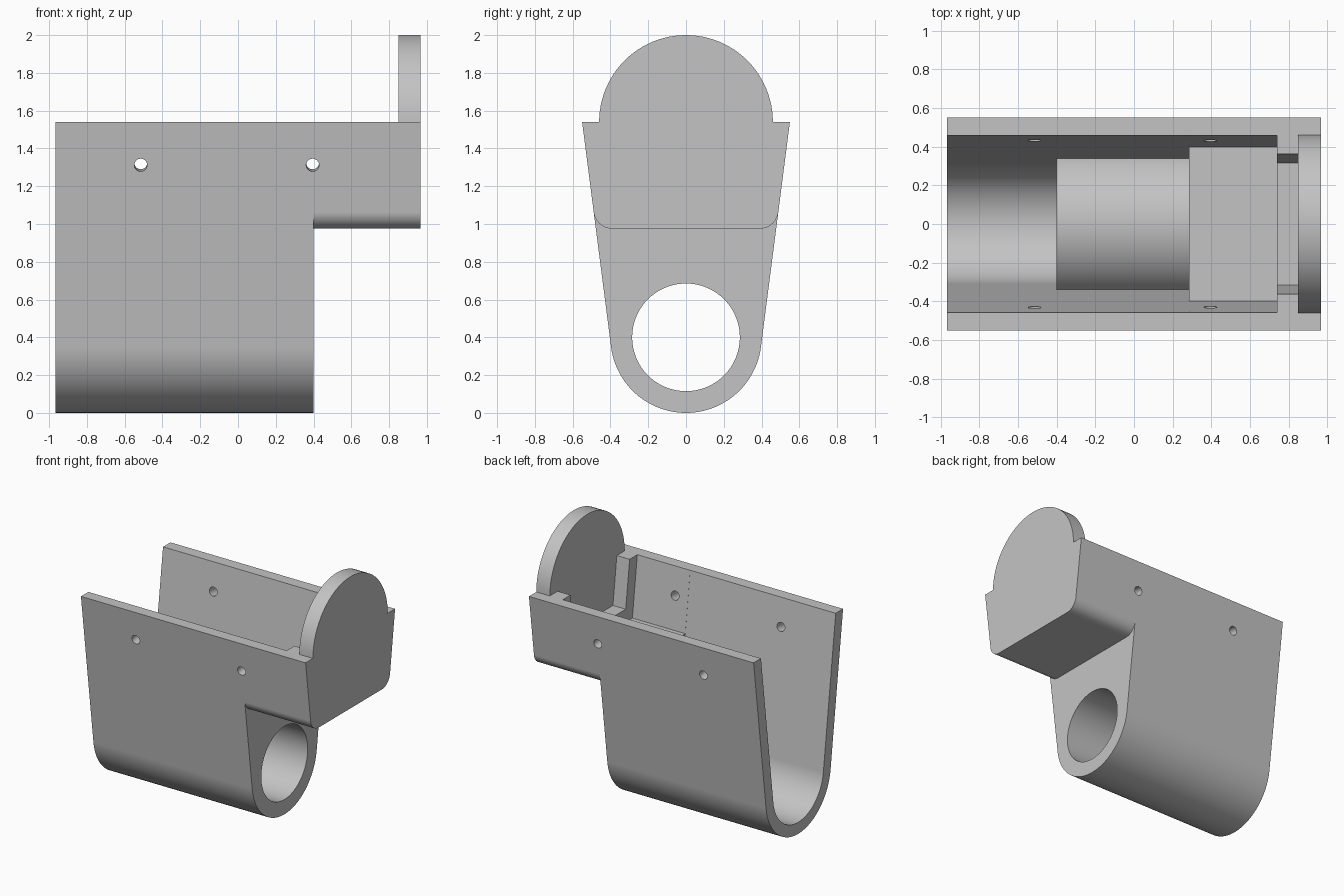
import bpy, bmesh, math
from mathutils import Vector

old = bpy.data.objects.get("Cube")
if old:
    bpy.data.objects.remove(old, do_unlink=True)

# Main dimensions
END = 0.967            # half length
RIM = 1.54             # height of the wall tops
AXIS = 0.4             # height of the bore centre
TILT = math.radians(7.33)
WALL = 0.09

grey = bpy.data.materials.new("light_grey")
grey.use_nodes = True
grey.diffuse_color = (0.55, 0.55, 0.55, 1)
grey.node_tree.nodes["Principled BSDF"].inputs["Base Color"].default_value = grey.diffuse_color


def half(z, inset=0.0):
    """Half width of the tapered body at height z, moved in by a wall thickness."""
    return 0.55 - (RIM - z) * math.tan(TILT) - inset / math.cos(TILT)


def arc(cy, cz, r, start, stop, steps=48):
    return [(cy + r * math.cos(start + (stop - start) * i / steps),
             cz + r * math.sin(start + (stop - start) * i / steps)) for i in range(steps + 1)]


def prism(name, outline, x0, x1):
    """Extrude a (y, z) outline along x."""
    bm = bmesh.new()
    face = bm.faces.new([bm.verts.new((x0, y, z)) for y, z in outline])
    ext = bmesh.ops.extrude_face_region(bm, geom=[face])
    moved = [v for v in ext["geom"] if isinstance(v, bmesh.types.BMVert)]
    bmesh.ops.translate(bm, verts=moved, vec=(x1 - x0, 0, 0))
    bmesh.ops.recalc_face_normals(bm, faces=bm.faces)
    mesh = bpy.data.meshes.new(name)
    bm.to_mesh(mesh)
    bm.free()
    obj = bpy.data.objects.new(name, mesh)
    bpy.context.collection.objects.link(obj)
    mesh.materials.append(grey)
    return obj


def combine(target, tool, operation="DIFFERENCE"):
    mod = target.modifiers.new("combine", "BOOLEAN")
    mod.operation, mod.solver, mod.object = operation, "EXACT", tool
    bpy.context.view_layer.objects.active = target
    bpy.ops.object.modifier_apply(modifier=mod.name)
    bpy.data.objects.remove(tool, do_unlink=True)


def trough(floor, inset, top=1.7):
    """Tapered opening with a flat floor."""
    a, b = half(floor, inset), half(top, inset)
    return [(-a, floor), (a, floor), (b, top), (-b, top)]


# Tapered body with the round end plate outline on top
under = arc(0, AXIS, AXIS, math.pi + TILT, 2 * math.pi - TILT)
body = prism("holder_body", under + [(half(RIM), RIM)] + arc(0, RIM, 0.46, 0, math.pi)
             + [(-half(RIM), RIM)], -END, END)

# Open cradle, with the bore tube filled back in along its bottom
inner = arc(0, AXIS, AXIS - WALL, math.pi + TILT, 2 * math.pi - TILT)
w = half(1.7, WALL)
combine(body, prism("cradle_cut", inner + [(w, 1.7), (-w, 1.7)], -1.1, 0.285))
lift = math.radians(26)
tube = arc(0, AXIS, AXIS, lift, math.pi - lift) + arc(0, AXIS, 0.35, math.pi, 2 * math.pi)
combine(body, prism("tube_fill", tube, -0.4, 0.34), "UNION")

# Shelf and narrower slot in front of the end plate
combine(body, prism("shelf_cut", trough(1.07, WALL + 0.001), 0.2, 0.74))
combine(body, prism("slot_cut", trough(1.17, 2 * WALL + 0.005), 0.65, 0.85))

# Only the end plate rises above the rim
combine(body, prism("rim_cut", [(-1, RIM), (1, RIM), (1, 3), (-1, 3)], -1.2, 0.85))

# Overhanging arm with rounded lower edges
r, base = 0.1, 0.975
cz = base + r
tz = cz - r * math.sin(TILT)
cy = half(tz) - r * math.cos(TILT)
corner = arc(cy, cz, r, -TILT, -math.pi / 2, 16)
outline = [(-1, -0.2), (1, -0.2), (1, tz)] + corner
outline += [(-y, z) for y, z in reversed(corner)] + [(-1, tz)]
combine(body, prism("arm_cut", outline, 0.4, 1.2))

# Through bore
combine(body, prism("bore_cut", arc(0, AXIS, 0.285, 0, 2 * math.pi, 96)[:-1], -0.5, 0.6))

# Screw holes square to the sloping walls
for x in (-0.515, 0.395):
    for side in (-1, 1):
        hole = prism("screw_hole_cut", arc(0, 0, 0.034, 0, 2 * math.pi, 32)[:-1], -0.15, 0.15)
        normal = Vector((0, side * math.cos(TILT), -math.sin(TILT)))
        turn = Vector((1, 0, 0)).rotation_difference(normal).to_matrix().to_4x4()
        hole.data.transform(turn)
        hole.location = (x, side * half(1.312), 1.312)
        bpy.context.view_layer.update()
        combine(body, hole)

# Smooth curves, crisp edges
bpy.ops.object.select_all(action="DESELECT")
body.select_set(True)
bpy.context.view_layer.objects.active = body
bpy.ops.object.shade_smooth_by_angle(angle=math.radians(25))
weighted = body.modifiers.new("even_shading", "WEIGHTED_NORMAL")
weighted.keep_sharp = True
